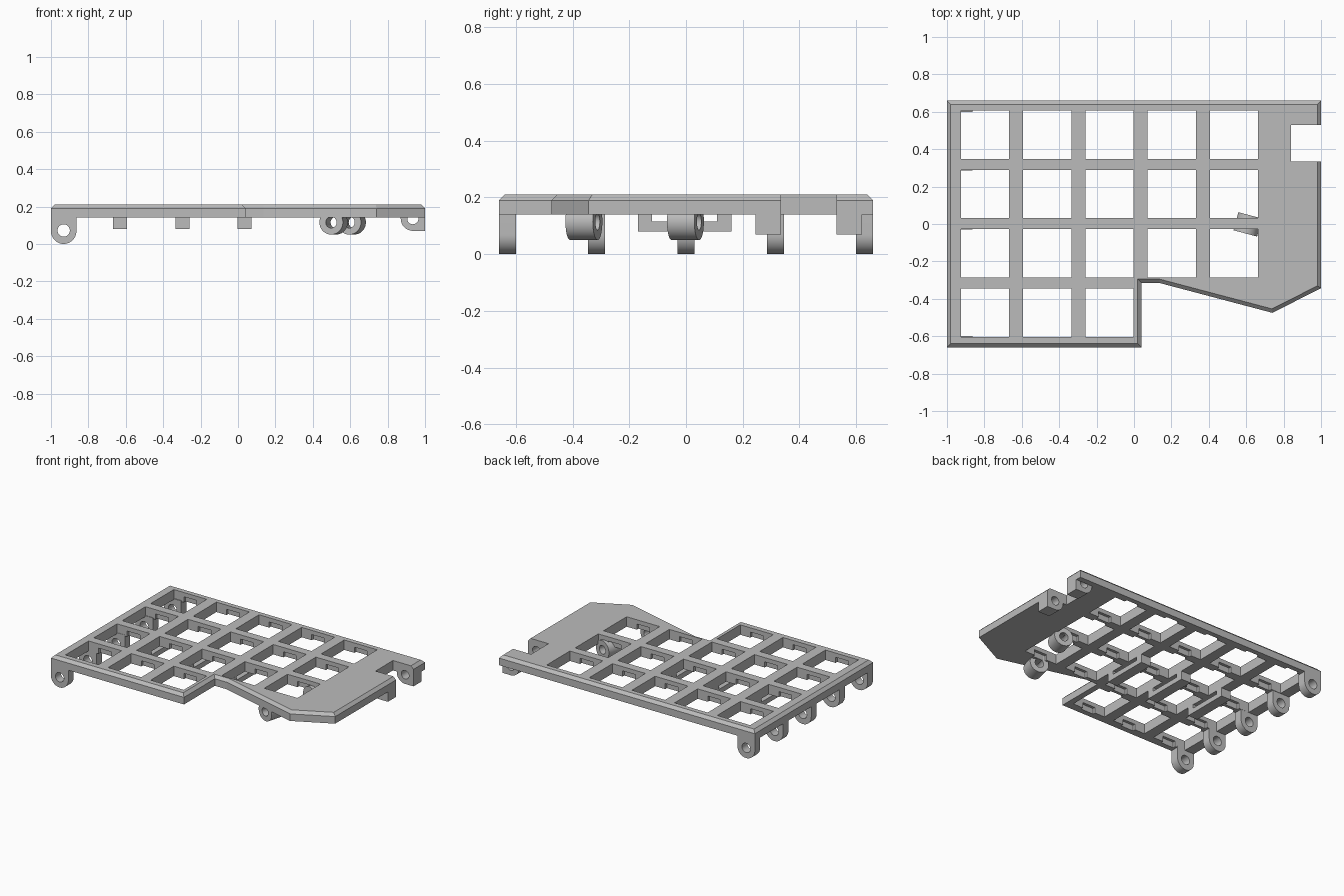
import bpy, bmesh, math
from mathutils import Vector, Matrix

if "Cube" in bpy.data.objects:
    bpy.data.objects.remove(bpy.data.objects["Cube"])

grey = bpy.data.materials.new("light_grey")
grey.use_nodes = True
colour = (0.5, 0.5, 0.5, 1)
grey.diffuse_color = colour
grey.node_tree.nodes["Principled BSDF"].inputs["Base Color"].default_value = colour

BOTTOM, SHOULDER, TOP = 0.14, 0.19, 0.21
CHAMFER = 0.02


def add_mesh(name, bm):
    bmesh.ops.recalc_face_normals(bm, faces=bm.faces)
    mesh = bpy.data.meshes.new(name)
    bm.to_mesh(mesh)
    bm.free()
    ob = bpy.data.objects.new(name, mesh)
    bpy.context.collection.objects.link(ob)
    mesh.materials.append(grey)
    return ob


def box(bm, x, y, z):
    """Add a box from three (low, high) ranges."""
    mid = Vector([sum(r) / 2 for r in (x, y, z)])
    size = [r[1] - r[0] for r in (x, y, z)]
    bmesh.ops.create_cube(bm, size=1, matrix=Matrix.Translation(mid) @ Matrix.Diagonal((*size, 1)))


def activate(ob):
    bpy.ops.object.select_all(action='DESELECT')
    ob.select_set(True)
    bpy.context.view_layer.objects.active = ob


def cut(ob, cutter):
    mod = ob.modifiers.new("cut", 'BOOLEAN')
    mod.operation = 'DIFFERENCE'
    mod.solver = 'EXACT'
    mod.object = cutter
    activate(ob)
    bpy.ops.object.modifier_apply(modifier=mod.name)
    bpy.data.objects.remove(cutter)


def inset(points, d):
    """Offset a counter-clockwise outline inwards with mitred corners."""
    result = []
    for i, p in enumerate(points):
        a = (p - points[i - 1]).normalized()
        b = (points[(i + 1) % len(points)] - p).normalized()
        na, nb = Vector((-a.y, a.x)), Vector((-b.y, b.x))
        result.append(p + (na + nb) * d / (1 + na.dot(nb)))
    return result


def arc(cx, cz, r, start, end, steps):
    angles = [math.radians(start + (end - start) * i / steps) for i in range(steps + 1)]
    return [(cx + r * math.cos(a), cz + r * math.sin(a)) for a in angles]


def lug(name, outline, hole, depth, location, turn=0):
    """Extrude an x-z outline with a round hole along y."""
    curve = bpy.data.curves.new(name, 'CURVE')
    curve.dimensions = '2D'
    curve.fill_mode = 'BOTH'
    curve.extrude = depth / 2
    for loop in (outline, hole):
        spline = curve.splines.new('POLY')
        spline.points.add(len(loop) - 1)
        for point, (x, z) in zip(spline.points, loop):
            point.co = (x, z, 0, 1)
        spline.use_cyclic_u = True
    ob = bpy.data.objects.new(name, curve)
    bpy.context.collection.objects.link(ob)
    ob.location = location
    ob.rotation_euler = (math.pi / 2, 0, math.radians(turn))
    curve.materials.append(grey)
    activate(ob)
    bpy.ops.object.convert(target='MESH')
    bpy.ops.object.shade_smooth_by_angle(angle=math.radians(30))
    return ob


# Plate with a chamfered upper rim
outline = [Vector(p) for p in (
    (-1, -0.66), (0.04, -0.66), (0.04, -0.315), (0.135, -0.315),
    (0.74, -0.475), (1, -0.343), (1, 0.66), (-1, 0.66))]
bm = bmesh.new()
levels = ((outline, BOTTOM), (outline, SHOULDER), (inset(outline, CHAMFER), TOP))
rings = [[bm.verts.new((p.x, p.y, z)) for p in loop] for loop, z in levels]
bm.faces.new(rings[0])
bm.faces.new(rings[2])
for low, high in zip(rings, rings[1:]):
    for i in range(len(low)):
        bm.faces.new((low[i - 1], low[i], high[i], high[i - 1]))
plate = add_mesh("plate", bm)

# Square key openings, rear notch, and clip recesses below the openings
openings, recesses = bmesh.new(), bmesh.new()
HALF = 0.129
for col in range(5):
    for row in range(4 if col < 3 else 3):
        x, y = -0.797 + 0.333 * col, 0.477 - 0.317 * row
        box(openings, (x - HALF, x + HALF), (y - HALF, y + HALF), (0.1, 0.3))
        box(recesses, (x - 0.05, x + 0.05), (y - 0.148, y + 0.148), (0.1, 0.18))
box(openings, (0.84, 1.1), (0.335, 0.53), (0.1, 0.3))
cut(plate, add_mesh("opening_cutter", openings))
cut(plate, add_mesh("recess_cutter", recesses))

# Bore for the pin across the notch
bore = bmesh.new()
bmesh.ops.create_cone(bore, cap_ends=True, segments=32, radius1=0.03, radius2=0.03, depth=0.38,
                      matrix=Matrix.Translation((0.935, 0.43, 0.135)) @ Matrix.Rotation(math.pi / 2, 4, 'X'))
cut(plate, add_mesh("bore_cutter", bore))

# Row of hinge lugs under the right edge
R = 0.068
u_shape = arc(0, 0, R, 180, 360, 24) + [(R, 0.08), (-R, 0.08)]
for i in range(5):
    lug(f"hinge_lug_{i + 1}", u_shape, arc(0, 0.004, 0.033, 0, 348, 29), 0.06,
        (-1 + R, 0.63 - 0.315 * i, R))

# Lugs on both sides of the notch, rounded on the inner lower corner
R = 0.065
quarter = arc(0, 0, R, 180, 270, 12) + [(R, -R), (R, 0.05), (-R, 0.05)]
pin_hole = arc(0, 0, 0.03, 0, 348.75, 31)
for side, y in (("front", 0.29), ("back", 0.575)):
    lug(f"notch_lug_{side}", quarter, pin_hole, 0.09, (0.935, y, 0.135))

# Angled round barrels below the slanted section
barrel = arc(0, 0, R, 0, 352.5, 47)
for side, x, y in (("front", 0.511, -0.36), ("back", 0.608, -0.002)):
    lug(f"angled_barrel_{side}", barrel, pin_hole, 0.1, (x, y, 0.115), -15)

# Wire bridges under the column bars
for i in range(3):
    x = -0.63 + 0.333 * i
    span = (x - 0.0375, x + 0.0375)
    bm = bmesh.new()
    box(bm, span, (-0.17, 0.16), (0.08, 0.115))
    for y in (-0.17, 0.11):
        box(bm, span, (y, y + 0.05), (0.115, 0.145))
    add_mesh(f"wire_bridge_{i + 1}", bm)
